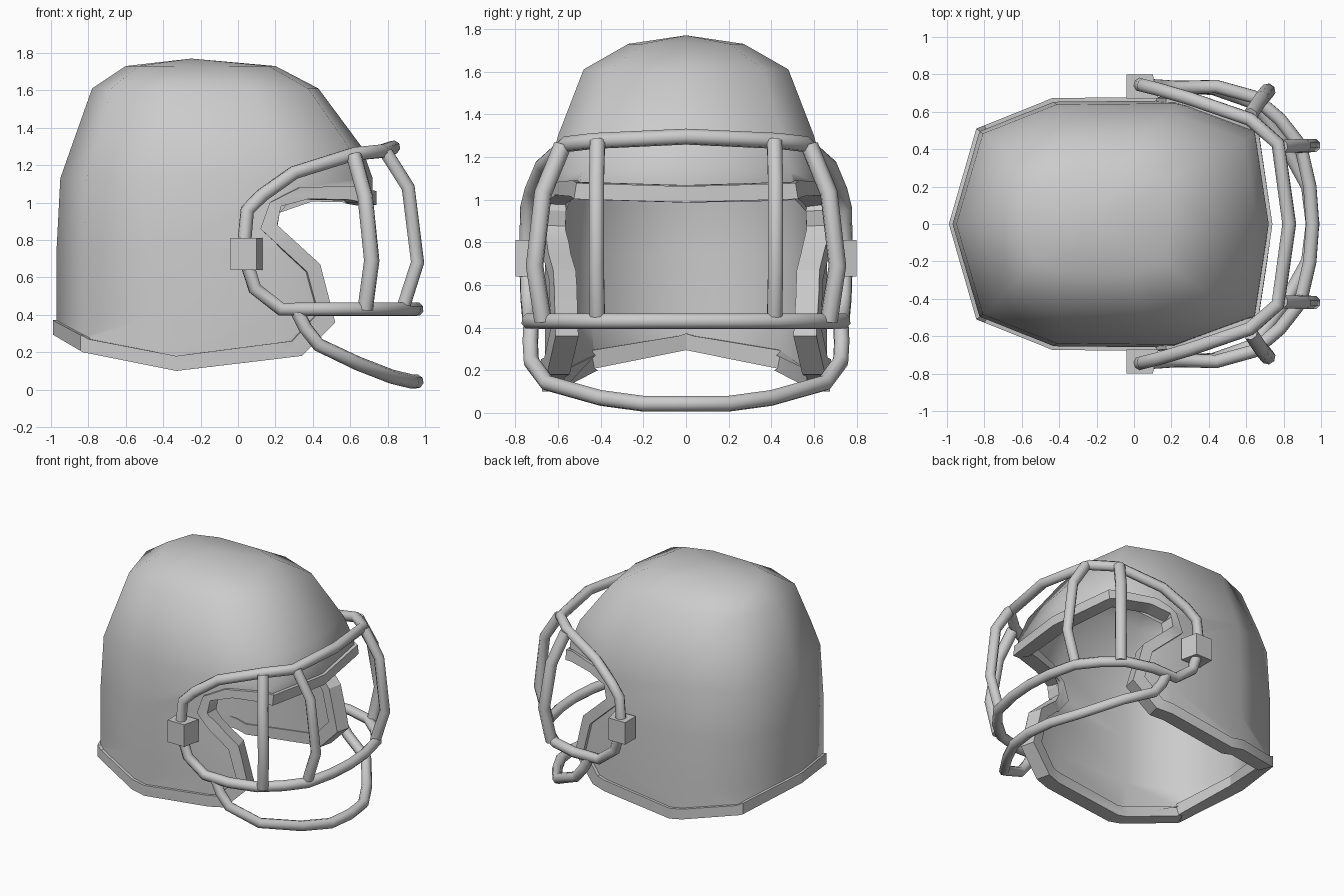
import bpy, bmesh, math
from mathutils import Vector

if "Cube" in bpy.data.objects:
    bpy.data.objects.remove(bpy.data.objects["Cube"], do_unlink=True)

grey = bpy.data.materials.new("plain grey")
grey.use_nodes = True
COLOUR = (0.6, 0.6, 0.6, 1)
grey.diffuse_color = COLOUR
grey.node_tree.nodes["Principled BSDF"].inputs["Base Color"].default_value = COLOUR

# Dome levels: height, back x, front x, half width, front corner width fraction
LEVELS = [(-0.1, -0.97, 0.72, 0.66, 0.85), (0.4, -0.97, 0.72, 0.66, 0.85),
          (0.75, -0.97, 0.72, 0.66, 0.83), (1.13, -0.95, 0.72, 0.645, 0.76),
          (1.3, -0.89, 0.66, 0.6, 0.75), (1.61, -0.78, 0.43, 0.48, 0.75),
          (1.73, -0.6, 0.2, 0.27, 0.75)]

# Side outlines that bound the shell and its rim (x, z)
SHELL_EDGE = [(-1.2, 0.5), (-0.97, 0.36), (-0.8, 0.27), (-0.33, 0.18), (0.29, 0.26),
              (0.43, 0.41), (0.37, 0.63), (0.12, 0.86), (0.17, 1.0), (0.33, 1.08),
              (0.6, 1.09), (0.75, 1.06), (1.2, 0.98)]
RIM_EDGE = [(-1.2, 0.42), (-1, 0.3), (-0.83, 0.2), (-0.33, 0.1), (0.34, 0.18),
            (0.52, 0.36), (0.44, 0.67), (0.21, 0.88), (0.23, 0.98), (0.38, 1.02),
            (0.6, 1.015), (0.75, 0.985), (1.2, 0.9)]


def plan(corner):
    """Faceted plan outline as fractions of length and width."""
    half = [(1, 0), (0.91, corner), (0.4, 1), (-0.36, 0.99), (-0.83, 0.75), (-1, 0)]
    return half + [(x, -y) for x, y in half[-2:0:-1]]


def finish(bm, name):
    bmesh.ops.recalc_face_normals(bm, faces=bm.faces)
    mesh = bpy.data.meshes.new(name)
    bm.to_mesh(mesh)
    bm.free()
    obj = bpy.data.objects.new(name, mesh)
    bpy.context.collection.objects.link(obj)
    mesh.materials.append(grey)
    return obj


def dome(name, grow):
    """Closed faceted dome, grown outward by a distance."""
    bm = bmesh.new()
    rings = []
    for z, back, front, wide, corner in LEVELS:
        mid, length = (front + back) / 2, (front - back) / 2 + grow
        up = z + grow if z > 1.2 else z
        rings.append([bm.verts.new((mid + x * length, y * (wide + grow), up))
                      for x, y in plan(corner)])
    n = len(rings[0])
    for low, high in zip(rings, rings[1:]):
        for i in range(n):
            j = (i + 1) % n
            bm.faces.new((low[i], low[j], high[j], high[i]))
    apex = bm.verts.new((-0.25, 0, 1.77 + grow))
    for i in range(n):
        bm.faces.new((rings[-1][i], rings[-1][(i + 1) % n], apex))
    bm.faces.new(rings[0][::-1])
    return finish(bm, name)


def prism(name, edge):
    """Side outline closed over the top and extruded across the width."""
    bm = bmesh.new()
    outline = edge + [(1.2, 2.2), (-1.2, 2.2)]
    face = bm.faces.new([bm.verts.new((x, -1.2, z)) for x, z in outline])
    moved = bmesh.ops.extrude_face_region(bm, geom=[face])["geom"]
    bmesh.ops.translate(bm, vec=(0, 2.4, 0),
                        verts=[v for v in moved if isinstance(v, bmesh.types.BMVert)])
    return finish(bm, name)


def bake(obj):
    """Replace the mesh by its result after modifiers."""
    bpy.context.view_layer.update()
    baked = bpy.data.meshes.new_from_object(obj.evaluated_get(
        bpy.context.evaluated_depsgraph_get()))
    obj.modifiers.clear()
    obj.data = baked


def smooth(obj, angle):
    bpy.ops.object.select_all(action='DESELECT')
    obj.select_set(True)
    bpy.context.view_layer.objects.active = obj
    bpy.ops.object.shade_smooth_by_angle(angle=math.radians(angle))


def carve(obj, thickness, angle, *steps):
    """Trim a dome, drop the cut faces to leave a skin, then thicken it inward."""
    for operation, tool in steps:
        mod = obj.modifiers.new(operation, 'BOOLEAN')
        mod.operation, mod.object, mod.solver = operation, tool, 'EXACT'
    bake(obj)
    bm = bmesh.new()
    bm.from_mesh(obj.data)
    bmesh.ops.delete(bm, geom=[f for f in bm.faces if abs(f.normal.y) < 0.002],
                     context='FACES')
    bmesh.ops.remove_doubles(bm, verts=bm.verts, dist=0.002)
    bm.to_mesh(obj.data)
    bm.free()
    mod = obj.modifiers.new("thickness", 'SOLIDIFY')
    mod.thickness, mod.offset = thickness, -1
    bake(obj)
    smooth(obj, angle)


# Helmet shell and the slightly thicker rim round its opening
shell, rim = dome("shell", 0), dome("rim", 0.02)
shell_side, rim_side = prism("shell_side", SHELL_EDGE), prism("rim_side", RIM_EDGE)
carve(shell, 0.08, 65, ('INTERSECT', shell_side))
carve(rim, 0.11, 30, ('INTERSECT', rim_side), ('DIFFERENCE', shell_side))
for helper in (shell_side, rim_side):
    bpy.data.objects.remove(helper, do_unlink=True)


def bar(name, points, radius=0.038):
    """Eight-sided bar along a path of straight runs, flat side up."""
    curve = bpy.data.curves.new(name, 'CURVE')
    curve.dimensions = '3D'
    curve.bevel_depth, curve.bevel_resolution = radius, 2
    curve.use_fill_caps = True
    spline = curve.splines.new('POLY')
    spline.points.add(len(points) - 1)
    for p, co in zip(spline.points, points):
        p.co = (*co, 1)
        p.tilt = math.pi / 8
    temp = bpy.data.objects.new(name, curve)
    bpy.context.collection.objects.link(temp)
    bpy.context.view_layer.update()
    mesh = bpy.data.meshes.new_from_object(temp.evaluated_get(
        bpy.context.evaluated_depsgraph_get()))
    bpy.data.objects.remove(temp, do_unlink=True)
    obj = bpy.data.objects.new(name, mesh)
    bpy.context.collection.objects.link(obj)
    mesh.materials.clear()
    mesh.materials.append(grey)
    smooth(obj, 50)


def across(name, half):
    """Bar given on the left side down to the centre, mirrored to the right."""
    bar(name, half + [(x, -y, z) for x, y, z in half[-2::-1]])


# Face guard: bars that wrap round the front
across("brow_bar", [(0.03, 0.745, 0.75), (0.05, 0.74, 0.96), (0.13, 0.72, 1.04),
                    (0.3, 0.67, 1.16), (0.62, 0.56, 1.26), (0.77, 0.43, 1.275),
                    (0.83, 0, 1.295)])
across("middle_bar", [(0.04, 0.745, 0.7), (0.09, 0.74, 0.54), (0.23, 0.73, 0.43),
                      (0.44, 0.735, 0.43), (0.64, 0.68, 0.43), (0.78, 0.56, 0.43),
                      (0.89, 0.42, 0.43), (0.94, 0.2, 0.43), (0.955, 0, 0.43)])
across("chin_bar", [(0.31, 0.725, 0.43), (0.36, 0.73, 0.33), (0.43, 0.725, 0.24),
                    (0.64, 0.65, 0.14), (0.82, 0.4, 0.07), (0.93, 0.2, 0.043),
                    (0.955, 0, 0.043)])

# Upright bars and side clamps on both sides
for side, s in (("left", 1), ("right", -1)):
    bar(side + "_inner_upright", [(0.79, 0.415 * s, 1.27), (0.91, 0.42 * s, 1.08),
                                  (0.96, 0.42 * s, 0.68), (0.88, 0.415 * s, 0.43)])
    bar(side + "_outer_upright", [(0.62, 0.58 * s, 1.25), (0.68, 0.67 * s, 1.03),
                                  (0.715, 0.71 * s, 0.69), (0.68, 0.67 * s, 0.43)], 0.042)
    bm = bmesh.new()
    bmesh.ops.create_cube(bm, size=1)
    bmesh.ops.scale(bm, vec=(0.14, 0.13, 0.17), verts=bm.verts)
    for v in bm.verts:
        v.co.x += 0.03 if v.co.y < 0 and v.co.x > 0 else 0
        v.co = Vector((v.co.x + 0.03, s * (v.co.y + 0.735), v.co.z + 0.725))
    finish(bm, side + "_clamp")
